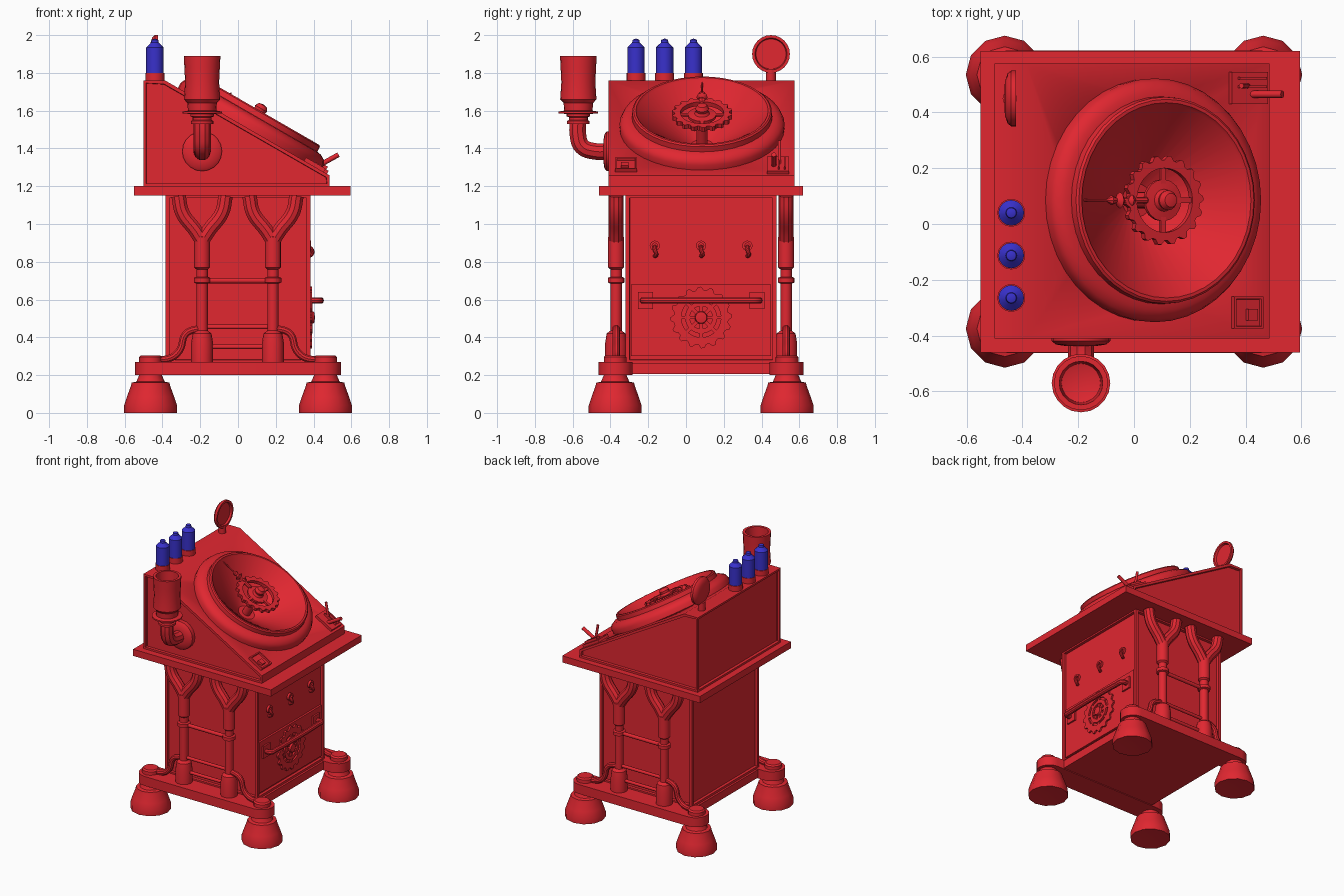
import bpy, bmesh
from math import pi, sin, cos, radians
from mathutils import Matrix, Vector

if "Cube" in bpy.data.objects:
    bpy.data.objects.remove(bpy.data.objects["Cube"])

T = Matrix.Translation
R = Matrix.Rotation
RX, RY = R(pi / 2, 4, 'X'), R(pi / 2, 4, 'Y')
CY = 0.08                                   # symmetry plane of the cabinet
SLOPE = T((0.06, 0.085, 1.503)) @ R(radians(30), 4, 'Y')


def material(name, rgb):
    m = bpy.data.materials.new(name)
    m.diffuse_color = (*rgb, 1)
    m.use_nodes = True
    m.node_tree.nodes["Principled BSDF"].inputs["Base Color"].default_value = m.diffuse_color
    return m


RED = material("red_paint", (0.75, 0.02, 0.03))
BLUE = material("blue_glass", (0.04, 0.03, 0.6))


def finish(name, bm, mat=RED, mtx=Matrix(), angle=35):
    bmesh.ops.recalc_face_normals(bm, faces=bm.faces)
    me = bpy.data.meshes.new(name)
    bm.to_mesh(me)
    bm.free()
    me.transform(mtx)
    me.materials.clear()
    me.materials.append(mat)
    ob = bpy.data.objects.new(name, me)
    bpy.context.collection.objects.link(ob)
    bpy.ops.object.select_all(action='DESELECT')
    ob.select_set(True)
    bpy.context.view_layer.objects.active = ob
    bpy.ops.object.shade_smooth_by_angle(angle=radians(angle))
    return ob


def box(name, x, y, z, mtx=Matrix(), recess=None):
    bm = bmesh.new()
    bmesh.ops.create_cube(bm, size=1)
    mid = Vector([(a + b) / 2 for a, b in (x, y, z)])
    bm.transform(T(mid) @ Matrix.Diagonal((x[1] - x[0], y[1] - y[0], z[1] - z[0], 1)))
    if recess:
        frame(bm, *recess)
    return finish(name, bm, mtx=mtx)


def frame(bm, border, depth, test):
    bm.normal_update()
    fs = [f for f in bm.faces if test(f.normal)]
    bmesh.ops.inset_individual(bm, faces=fs, thickness=border, depth=0)
    bmesh.ops.recalc_face_normals(bm, faces=bm.faces)
    ext = bmesh.ops.inset_individual(bm, faces=fs, thickness=0.002, depth=-depth)
    return ext


def prism(name, pts, depth, mtx=Matrix(), recess=None):
    bm = bmesh.new()
    f = bm.faces.new([bm.verts.new((a, b, 0)) for a, b in pts])
    g = bmesh.ops.extrude_face_region(bm, geom=[f])["geom"]
    bmesh.ops.translate(bm, vec=(0, 0, depth), verts=[v for v in g if isinstance(v, bmesh.types.BMVert)])
    bmesh.ops.recalc_face_normals(bm, faces=bm.faces)
    if recess:
        frame(bm, *recess)
    return finish(name, bm, mtx=mtx)


def lathe(name, prof, mtx=Matrix(), n=16, mat=RED):
    bm = bmesh.new()
    vs = [bm.verts.new((r, 0, z)) for r, z in prof]
    es = [bm.edges.new(p) for p in zip(vs, vs[1:])]
    bmesh.ops.spin(bm, geom=vs + es, cent=(0, 0, 0), axis=(0, 0, 1), angle=2 * pi, steps=n)
    bmesh.ops.remove_doubles(bm, verts=bm.verts, dist=1e-5)
    return finish(name, bm, mat, mtx)


def rod(name, a, b, r, n=12):
    a, b = Vector(a), Vector(b)
    d = b - a
    mtx = T(a) @ d.to_track_quat('Z', 'Y').to_matrix().to_4x4()
    return lathe(name, [(0, 0), (r, 0), (r, d.length), (0, d.length)], mtx, n)


def tube(name, pts, r):
    cu = bpy.data.curves.new(name, 'CURVE')
    cu.dimensions, cu.bevel_depth, cu.bevel_resolution = '3D', r, 3
    cu.use_fill_caps, cu.resolution_u = True, 6
    sp = cu.splines.new('BEZIER')
    sp.bezier_points.add(len(pts) - 1)
    for p, co in zip(sp.bezier_points, pts):
        p.co, p.handle_left_type, p.handle_right_type = co, 'AUTO', 'AUTO'
    tmp = bpy.data.objects.new(name + "_path", cu)
    bpy.context.collection.objects.link(tmp)
    bpy.context.view_layer.update()
    bm = bmesh.new()
    bm.from_mesh(tmp.to_mesh())
    bpy.data.objects.remove(tmp)
    return finish(name, bm)


def gear(name, teeth, r_in, r_out, tooth, h, mtx):
    bm = bmesh.new()
    n, rings = teeth * 4, []
    for i in range(n):
        a = 2 * pi * i / n
        ro = r_out + (tooth if i % 4 < 2 else 0)
        rings.append([bm.verts.new((r * cos(a), r * sin(a), z))
                      for r, z in ((r_in, 0), (ro, 0), (ro, h), (r_in, h))])
    for i in range(n):
        p, q = rings[i], rings[(i + 1) % n]
        for k in range(4):
            bm.faces.new((p[k], p[(k + 1) % 4], q[(k + 1) % 4], q[k]))
    return finish(name, bm, mtx=mtx)


# Bell feet, side rails and base plate
for sy in (-1, 1):
    for sx in (-1, 1):
        lathe("foot", [(0, .02), (.12, 0), (.14, 0), (.14, .04), (.125, .085), (.105, .14), (.1, .16),
                       (.075, .165), (.06, .2), (.06, .295), (.05, .305), (0, .305)],
              T((sx * .463, CY + sy * .455, 0)), 12)
    arc = [(s * (.455 + .09 * cos(t)), s * .09 * sin(t)) for s in (1, -1)
           for t in [radians(-90 + 22.5 * k) for k in range(9)]]
    prism("side_rail", arc, .07, T((0, CY + sy * .452, .2)))
box("base_plate", (-.4, .4), (-.35, .51), (.205, .265))

# Cabinet with recessed panels
box("cabinet", (-.385, .385), (-.32, .48), (.26, 1.16), recess=(.03, .02, lambda n: abs(n.z) < .5))
box("drawer_front", (.34, .38), (-.29, .45), (.3, .68))
box("table_top", (-.55, .595), (-.46, .62), (1.15, 1.2))

# Drawer gear, handle and cabinet hooks
FACE = T((.378, CY, .505)) @ RY
gear("drawer_gear", 16, .105, .145, .018, .014, FACE)
gear("drawer_gear_ring", 12, .06, .085, 0, .016, FACE)
lathe("drawer_gear_hub", [(0, 0), (.035, 0), (.03, .025), (0, .03)], FACE)
for k in range(8):
    box("gear_spoke", (.03, .12), (-.009, .009), (0, .012), FACE @ R(k * pi / 4, 4, 'Z'))
tube("drawer_handle", [(.38, -.225, .595), (.425, -.22, .595), (.432, -.17, .595), (.432, .33, .595),
                       (.425, .38, .595), (.38, .385, .595)], .018)
for y in (-.215, .375):
    box("handle_bracket", (.375, .392), (y - .04, y + .04), (.55, .64))
for y in (-.165, .08, .325):
    gear("hook_ring", 4, .014, .027, 0, .016, T((.37, y, .885)) @ RY)
    tube("hook", [(.37, y, .88), (.39, y, .865), (.39, y + .008, .84), (.37, y, .83)], .011)

# Forked pillars with sockets, rungs and elbow pipes on both sides
for sy in (-1, 1):
    y = CY + sy * .45
    for x in (-.19, .185):
        o = T((x, y, 0))
        lathe("pillar", [(.058, .26), (.058, .37), (.05, .42), (.03, .435), (.03, .685), (.044, .69), (.044, .715),
                         (.03, .72), (.03, .76), (.042, .77), (.042, .93), (0, .96)], o)
        for s in (-1, 1):
            tube("pillar_fork", [(x, y, .91), (x + s * .035, y, .965), (x + s * .105, y, 1.06),
                                 (x + s * .125, y, 1.15)], .04)
        s = -1 if x < 0 else 1
        tube("elbow_pipe", [(s * .46, y, .285), (s * .36, y, .29), (s * .31, y, .33), (s * .275, y, .42),
                            (s * .19, y, .45)], .02)
    for z, r in ((.7, .014), (.455, .012), (.35, .012)):
        rod("rung", (-.19, y, z), (.19, y, z), r)

# Sloped console with recessed sides and back, pocketed for the bowl
console = prism("console", [(-.5, 1.2), (.485, 1.2), (.485, 1.257), (-.386, 1.76), (-.5, 1.76)], .985,
                T((0, .575, 0)) @ RX,
                (.02, .02, lambda n: abs(n.z) > .9 or n.x < -.9))
cutter = lathe("pocket_cutter", [(0, -.13), (.2, -.13), (.36, .0), (.36, .2), (0, .2)], SLOPE, 40)
cutter.hide_render = True
mod = console.modifiers.new("pocket", 'BOOLEAN')
mod.operation, mod.object, mod.solver = 'DIFFERENCE', cutter, 'EXACT'
bpy.context.view_layer.objects.active = console
bpy.ops.object.modifier_apply(modifier=mod.name)
bpy.data.objects.remove(cutter)

# Big dish with its rim
lathe("dish", [(.435, -.01), (.437, .03), (.425, .055), (.395, .072), (.372, .075), (.37, .105), (.362, .112),
               (.35, .112), (.342, .1), (.06, -.1), (0, -.1)], SLOPE, 40)

# Dial in the dish: gear ring, hub, spokes and needle
gear("dial_gear", 18, .115, .145, .015, .025, SLOPE @ T((0, 0, .075)))
lathe("dial_hub", [(.03, -.1), (.03, .07), (.075, .075), (.075, .09), (.04, .095), (.032, .11), (.036, .125),
                   (.025, .145), (0, .15)], SLOPE)
for k in range(4):
    box("dial_spoke", (.05, .12), (-.01, .01), (.078, .092), SLOPE @ R(k * pi / 2, 4, 'Z'))
lathe("dial_needle", [(0, .06), (.012, .07), (.012, .12), (.024, .135), (.01, .15), (.01, .165), (.03, .18),
                      (.01, .195), (.018, .215), (.005, .235), (.004, .34), (0, .34)],
      SLOPE @ T((0, 0, .09)) @ R(-pi / 2, 4, 'Y'), 8)

# Horn: wall flange, bent pipe, collars and cup
lathe("horn_flange", [(.105, -.02), (.105, .01), (.09, .022), (.05, .028), (0, .028)],
      T((-.19, -.41, 1.385)) @ RX, 20)
tube("horn_pipe", [(-.19, -.4, 1.385), (-.19, -.485, 1.385), (-.19, -.55, 1.41), (-.19, -.572, 1.47),
                   (-.19, -.572, 1.55)], .046)
lathe("horn_cup", [(0, 1.53), (.06, 1.53), (.06, 1.545), (.05, 1.55), (.05, 1.565), (.062, 1.57), (.062, 1.583),
                   (.105, 1.585), (.105, 1.595), (.075, 1.6), (.078, 1.64), (.096, 1.66), (.09, 1.75), (.094, 1.83),
                   (.097, 1.89), (.078, 1.89), (.07, 1.7), (0, 1.68)], T((-.19, -.57, 0)), 20)

# Blue vials in their sockets
for y in (-.265, -.113, .04):
    lathe("vial_socket", [(0, 1.75), (.05, 1.75), (.05, 1.8), (0, 1.8)], T((-.44, y, 0)))
    lathe("vial", [(0, 1.79), (.046, 1.8), (.046, 1.935), (.02, 1.96), (.018, 1.975), (0, 1.982)],
          T((-.44, y, 0)), mat=BLUE)

# Round gauge on a stem
rod("gauge_stem", (-.445, .45, 1.75), (-.445, .45, 1.82), .026)
lathe("gauge", [(0, -.02), (.06, -.018), (.09, -.008), (.1, .005), (.1, .022), (.085, .022), (.08, .008), (0, .008)],
      T((-.445, .45, 1.9)) @ RY, 24)

# Switch box and lever plate at the lower slope corners
box("switch_box", (.335, .455), (-.46, -.345), (-.03, .02), SLOPE, (.012, .012, lambda n: n.z > .9))
box("switch_knob", (.39, .43), (-.43, -.39), (0, .024), SLOPE)
box("lever_plate", (.325, .475), (.345, .46), (-.02, .018), SLOPE)
for y in (.385, .415):
    box("lever_guide", (.35, .46), (y + .018, y + .026), (.01, .035), SLOPE)
rod("lever_low", (.42, .465, 1.305), (.532, .465, 1.367), .013)
rod("lever_high", (.41, .495, 1.305), (.385, .495, 1.44), .009)
